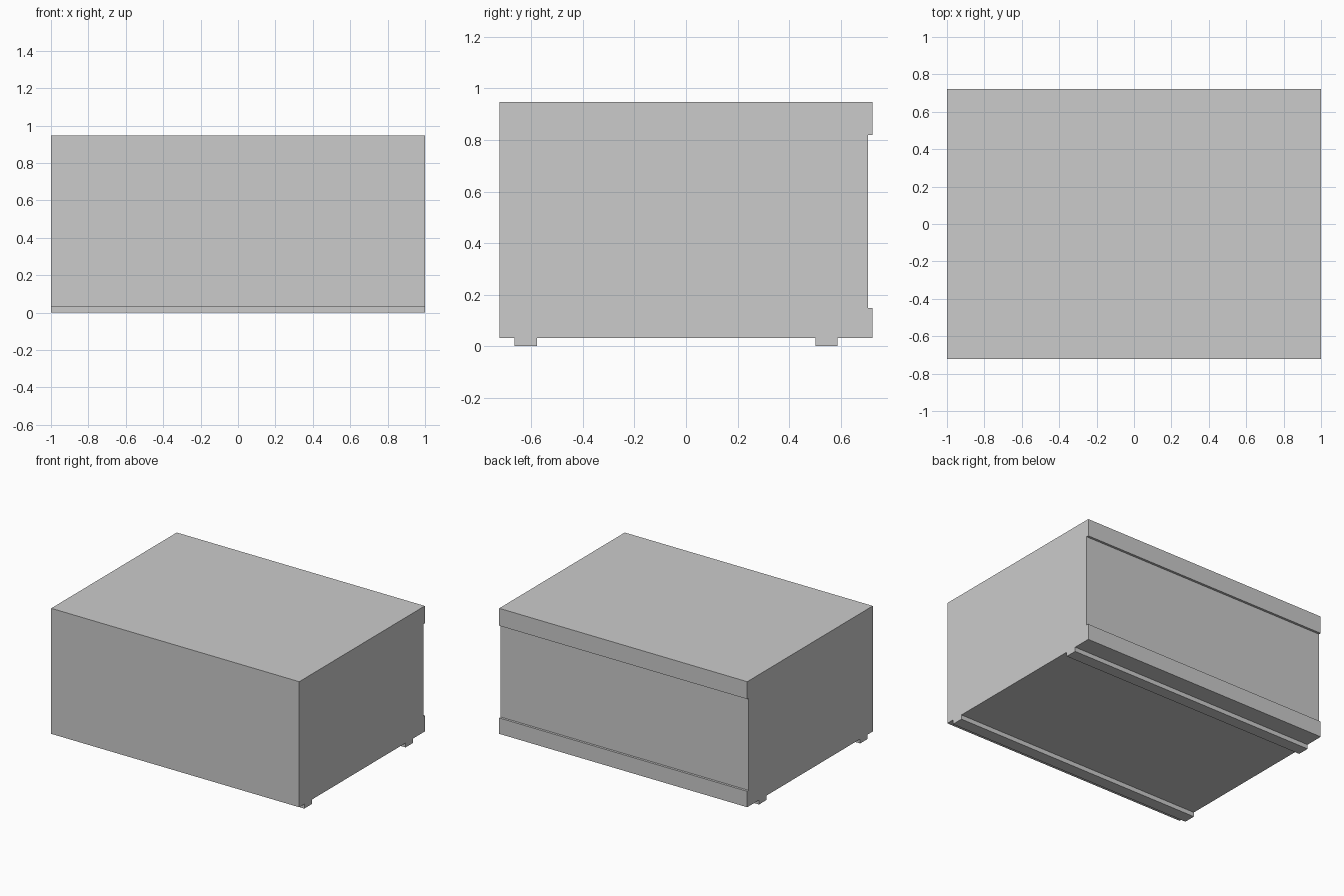
import bpy, bmesh

if "Cube" in bpy.data.objects:
    bpy.data.objects.remove(bpy.data.objects["Cube"])


def extrude_profile(name, profile, half_width=1.0):
    """Sweep a closed (y, z) profile along x, centred on x = 0."""
    bm = bmesh.new()
    face = bm.faces.new([bm.verts.new((-half_width, y, z)) for y, z in profile])
    swept = bmesh.ops.extrude_face_region(bm, geom=[face])
    verts = [g for g in swept["geom"] if isinstance(g, bmesh.types.BMVert)]
    bmesh.ops.translate(bm, verts=verts, vec=(2 * half_width, 0, 0))
    bmesh.ops.recalc_face_normals(bm, faces=bm.faces)
    mesh = bpy.data.meshes.new(name)
    bm.to_mesh(mesh)
    bm.free()
    obj = bpy.data.objects.new(name, mesh)
    bpy.context.collection.objects.link(obj)
    return obj


BOTTOM, TOP = 0.032, 0.947
DEPTH = 0.723

# Cabinet body with a shallow full-width recess in the back
extrude_profile("cabinet_body", [
    (-DEPTH, BOTTOM), (DEPTH, BOTTOM), (DEPTH, 0.148), (0.706, 0.148),
    (0.706, 0.82), (DEPTH, 0.82), (DEPTH, TOP), (-DEPTH, TOP)])

# Runner feet under the front and back
for name, y0, y1 in (("front_runner", -0.665, -0.578), ("back_runner", 0.502, 0.588)):
    extrude_profile(name, [(y0, 0), (y1, 0), (y1, BOTTOM), (y0, BOTTOM)])
